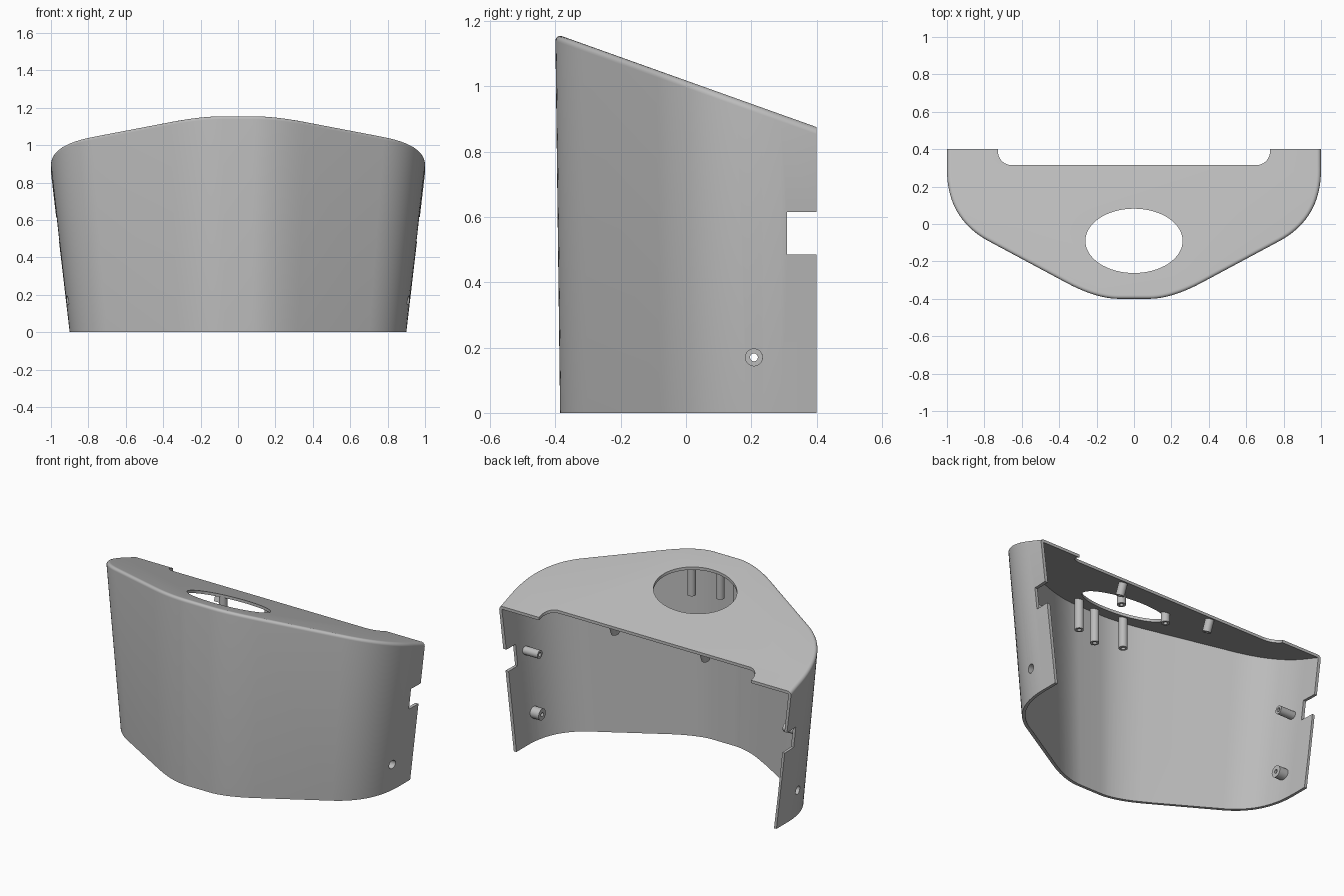
import bpy
import bmesh
import math
from mathutils import Vector

if "Cube" in bpy.data.objects:
    bpy.data.objects.remove(bpy.data.objects["Cube"], do_unlink=True)

grey = bpy.data.materials.new("light_grey")
grey.use_nodes = True
grey.diffuse_color = (0.5, 0.5, 0.5, 1)
grey.node_tree.nodes["Principled BSDF"].inputs["Base Color"].default_value = (0.5, 0.5, 0.5, 1)

WALL = 0.018
FILLET = 0.022
BACK = 0.4


def lid_z(y):
    return 1.018 - 0.357 * y


def make_object(name, bm):
    bmesh.ops.recalc_face_normals(bm, faces=bm.faces)
    mesh = bpy.data.meshes.new(name)
    bm.to_mesh(mesh)
    bm.free()
    mesh.materials.append(grey)
    obj = bpy.data.objects.new(name, mesh)
    bpy.context.collection.objects.link(obj)
    return obj


def activate(obj):
    bpy.ops.object.select_all(action="DESELECT")
    obj.select_set(True)
    bpy.context.view_layer.objects.active = obj


def smooth(obj):
    activate(obj)
    bpy.ops.object.shade_smooth_by_angle(angle=math.radians(30))


def bridge(bm, rings, cap=True, close=False):
    """Skin a series of closed rings with quads."""
    loops = [[bm.verts.new(p) for p in ring] for ring in rings]
    pairs = list(zip(loops, loops[1:]))
    if close:
        pairs.append((loops[-1], loops[0]))
    for a, b in pairs:
        for i in range(len(a)):
            j = (i + 1) % len(a)
            bm.faces.new((a[i], a[j], b[j], b[i]))
    if cap:
        bm.faces.new(loops[0])
        bm.faces.new(loops[-1])


def bezier(a, b, c, n):
    a, b, c = Vector(a), Vector(b), Vector(c)
    return [a.lerp(b, i / n).lerp(b.lerp(c, i / n), i / n) for i in range(n + 1)]


# Plan outline: straight sides, big rounded corners, sloped front, flat nose
half = [Vector((1, BACK))]
half += bezier((1, 0.29), (1, 0.03), (0.78, -0.09), 18)
half += bezier((0.36, -0.315), (0.2, -0.4), (0.08, -0.4), 10)
outline = half + [Vector((-p.x, p.y)) for p in reversed(half)]


def offset(d, back=BACK):
    """Move the outline inward by d, keeping its ends on the back plane."""
    last = len(outline) - 1
    result = []
    for i, p in enumerate(outline):
        t = (outline[min(i + 1, last)] - outline[max(i - 1, 0)]).normalized()
        if i in (0, last):
            result.append(Vector((p.x - math.copysign(d, p.x), back)))
        else:
            result.append(p + Vector((t.y, -t.x)) * d)
    return result


def top_ring(d, drop, back=BACK):
    return [Vector((p.x, p.y, lid_z(p.y) - drop)) for p in offset(d, back)]


def base_ring(d, back=BACK):
    return [Vector((p.x * 0.9 - math.copysign(d * 0.1, p.x),
                    BACK + (p.y - BACK) * 0.982, 0)) for p in offset(d, back)]


# Outer body with a rounded rim
bm = bmesh.new()
rings = [base_ring(0)]
for k in range(7):
    a = math.radians(15 * k)
    rings.append(top_ring(FILLET * (1 - math.cos(a)), FILLET * (1 - math.sin(a))))
bridge(bm, rings)
shell = make_object("shell", bm)

# Cutters
cutters = []


def prism(name, points, z0, z1):
    bm = bmesh.new()
    bridge(bm, [[(p[0], p[1], z) for p in points] for z in (z0, z1)])
    cutters.append(make_object(name, bm))


# Hollow interior, open below and behind
inner_base, inner_top = base_ring(WALL, 0.6), top_ring(WALL, WALL, 0.6)
extended = [b + (b - t) * 0.1 for b, t in zip(inner_base, inner_top)]
bm = bmesh.new()
bridge(bm, [extended, inner_top])
cutters.append(make_object("interior_cutter", bm))

# Oval opening in the lid
turn = [2 * math.pi * i / 64 for i in range(64)]
prism("oval_cutter", [(0.26 * math.cos(a), -0.09 + 0.172 * math.sin(a)) for a in turn], 0.8, 1.4)

# Rounded recess in the back edge of the lid
corner = [(0.655 + 0.072 * math.cos(a), 0.387 - 0.072 * math.sin(a))
          for a in (math.radians(10 * i) for i in range(10))]
recess = [(0.727, 0.6)] + corner
prism("recess_cutter", recess + [(-x, y) for x, y in reversed(recess)], 0.72, 1.4)

# Square notches in both side walls
prism("notch_cutter", [(-1.3, 0.31), (1.3, 0.31), (1.3, 0.6), (-1.3, 0.6)], 0.485, 0.615)


def lathe(name, start, end, profile, sides=24):
    """Spin a closed (radius, distance) profile about the start-end axis."""
    start, axis = Vector(start), Vector(end) - Vector(start)
    q = axis.to_track_quat("Z", "Y")
    bm = bmesh.new()
    rings = [[start + q @ Vector((r * math.cos(a), r * math.sin(a), h))
              for a in (2 * math.pi * i / sides for i in range(sides))] for r, h in profile]
    bridge(bm, rings, cap=False, close=True)
    obj = make_object(name, bm)
    smooth(obj)
    return obj


def tube(name, start, end, outer=0.025, bore=0.012):
    length = (Vector(end) - Vector(start)).length
    return lathe(name, start, end, [(outer, 0), (outer, length), (bore, length), (bore, 0)])


# Screw holes through both side walls
bm = bmesh.new()
bridge(bm, [[(x, 0.208 + 0.026 * math.cos(a), 0.17 + 0.026 * math.sin(a)) for a in turn[::2]]
            for x in (-1.3, 1.3)])
cutters.append(make_object("screw_hole_cutter", bm))

for cutter in cutters:
    cutter.hide_render = True
    mod = shell.modifiers.new(cutter.name, "BOOLEAN")
    mod.operation = "DIFFERENCE"
    mod.solver = "EXACT"
    mod.object = cutter
    activate(shell)
    bpy.ops.object.modifier_apply(modifier=mod.name)
for cutter in cutters:
    bpy.data.objects.remove(cutter, do_unlink=True)
smooth(shell)

# Bosses and posts, mirrored left and right
for side, s in (("left", 1), ("right", -1)):
    lathe(f"{side}_screw_boss", (s * 0.905, 0.208, 0.17), (s * 0.84, 0.208, 0.17),
          [(0.035, 0), (0.035, 0.065), (0.012, 0.065), (0.012, 0.045), (0.026, 0.045), (0.026, 0)])
    tube(f"{side}_wall_post", (s * 0.948, 0.23, 0.55), (s * 0.84, 0.23, 0.55))
    tube(f"{side}_lid_post", (s * 0.31, 0.278, lid_z(0.278) - 0.012), (s * 0.31, 0.25, 0.835))
    for place, y in (("front", -0.28), ("rear", 0.08)):
        tube(f"{side}_{place}_post", (s * 0.157, y, lid_z(y) - 0.01), (s * 0.157, y, 0.91))
tube("centre_front_post", (0, -0.335, lid_z(-0.335) - 0.01), (0, -0.335, 0.91))
